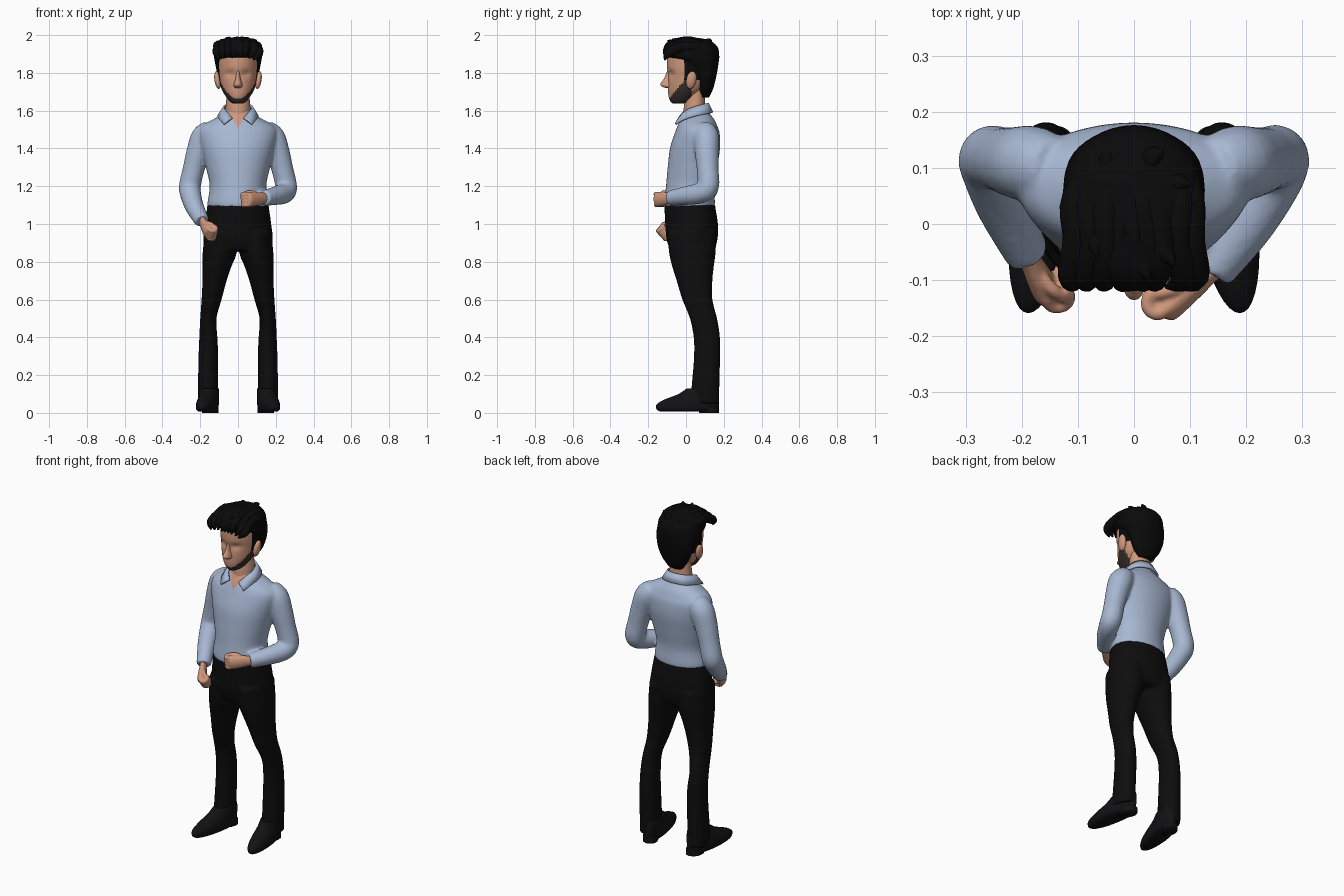
import bpy, bmesh, math, random
from mathutils import Vector

if "Cube" in bpy.data.objects:
    bpy.data.objects.remove(bpy.data.objects["Cube"])
random.seed(4)


def material(name, rgb, roughness=0.8):
    mat = bpy.data.materials.new(name)
    mat.use_nodes = True
    mat.diffuse_color = (*rgb, 1)
    shader = mat.node_tree.nodes["Principled BSDF"]
    shader.inputs["Base Color"].default_value = (*rgb, 1)
    shader.inputs["Roughness"].default_value = roughness
    return mat


shirt_blue = material("shirt blue", (0.39, 0.48, 0.65))
skin_tone = material("warm skin", (0.62, 0.31, 0.2))
trouser_black = material("trouser black", (0.004, 0.004, 0.004))
shoe_black = material("shoe black", (0.006, 0.006, 0.007))
hair_black = material("hair black", (0.003, 0.003, 0.003))
beard_brown = material("beard brown", (0.04, 0.03, 0.025))


def add_object(name, bm, mat):
    mesh = bpy.data.meshes.new(name)
    bm.to_mesh(mesh)
    bm.free()
    mesh.materials.append(mat)
    mesh.shade_smooth()
    obj = bpy.data.objects.new(name, mesh)
    bpy.context.collection.objects.link(obj)
    return obj


def interpolate(rows, steps):
    """Smooth curve through all rows, each row being a list of parameters."""
    pts = [Vector(r) for r in rows]
    last = len(pts) - 1
    out = []
    for i in range(last):
        a, b, c, d = pts[max(i - 1, 0)], pts[i], pts[i + 1], pts[min(i + 2, last)]
        for k in range(steps):
            t = k / steps
            out.append((b * 2 + (c - a) * t + (a * 2 - b * 5 + c * 4 - d) * t * t
                        + (b * 3 - a - c * 3 + d) * t ** 3) * 0.5)
    return out + [pts[-1]]


def skin_rings(name, rings, mat):
    bm = bmesh.new()
    loops = [[bm.verts.new(co) for co in ring] for ring in rings]
    count = len(loops[0])
    for low, high in zip(loops, loops[1:]):
        for i in range(count):
            j = (i + 1) % count
            bm.faces.new((low[i], low[j], high[j], high[i]))
    bm.faces.new(loops[0])
    bm.faces.new(loops[-1])
    bmesh.ops.recalc_face_normals(bm, faces=bm.faces)
    return add_object(name, bm, mat)


def loft(name, rows, mat, side=1, sides=40, steps=5):
    """Level rings; row = height, centre x, half width, front y, back y."""
    rings = []
    for z, cx, w, front, back in interpolate(rows, steps):
        mid = front + 0.58 * (back - front)
        ring = []
        for i in range(sides):
            a = math.tau * i / sides
            s = math.sin(a)
            depth = back - mid if s > 0 else mid - front
            ring.append((side * cx + w * math.cos(a), mid + depth * s, z))
        rings.append(ring)
    return skin_rings(name, rings, mat)


def tube(name, rows, mat, across=None, flat=1, sides=16, steps=4):
    """Tube along a path; row = x, y, z, radius. flat scales it along 'across'."""
    path = interpolate(rows, steps)
    centres = [Vector(p[:3]) for p in path]
    rings = []
    for i, c in enumerate(centres):
        t = (centres[min(i + 1, len(path) - 1)] - centres[max(i - 1, 0)]).normalized()
        u = across if across else t.orthogonal()
        u = (u - t * u.dot(t)).normalized()
        across, v, r = u, t.cross(u), max(path[i][3], 0.002)
        turns = [math.tau * k / sides for k in range(sides)]
        rings.append([c + u * (r * flat * math.cos(a)) + v * (r * math.sin(a)) for a in turns])
    return skin_rings(name, rings, mat)


def fuse(name, parts, mat, voxel, relax):
    """Blend overlapping closed parts into one continuous surface."""
    bm = bmesh.new()
    for part in parts:
        bm.from_mesh(part.data)
        bpy.data.objects.remove(part)
    obj = add_object(name, bm, mat)
    remesh = obj.modifiers.new("blend", 'REMESH')
    remesh.mode = 'VOXEL'
    remesh.voxel_size = voxel
    soften = obj.modifiers.new("soften", 'SMOOTH')
    soften.iterations = relax
    graph = bpy.context.evaluated_depsgraph_get()
    mesh = bpy.data.meshes.new_from_object(obj.evaluated_get(graph))
    obj.modifiers.clear()
    obj.data = mesh
    mesh.materials.clear()
    mesh.materials.append(mat)
    mesh.shade_smooth()
    return obj


def paint(obj, mats, rule):
    for mat in mats:
        obj.data.materials.append(mat)
    for face in obj.data.polygons:
        face.material_index = rule(face.center)


# Shirt: torso and both sleeves, with an open neck
torso = loft("torso", [
    (1.08, 0, .155, -.105, .145), (1.11, 0, .162, -.115, .153), (1.2, 0, .15, -.106, .15),
    (1.3, 0, .17, -.097, .165), (1.4, 0, .195, -.085, .18), (1.48, 0, .21, -.06, .178),
    (1.52, 0, .19, -.045, .165), (1.55, 0, .14, -.032, .152), (1.58, 0, .088, -.016, .13),
    (1.62, 0, .06, 0, .105)], shirt_blue)
upper_arm = [(.14, .1, 1.5, .055), (.18, .107, 1.46, .068), (.21, .11, 1.38, .064),
             (.235, .115, 1.29, .058), (.255, .117, 1.2, .058)]
left_sleeve = tube("left_sleeve", upper_arm + [
    (.245, .08, 1.165, .056), (.2, 0, 1.15, .05), (.138, -.085, 1.137, .041)], shirt_blue)
right_sleeve = tube("right_sleeve", [(-x, y, z, r) for x, y, z, r in upper_arm] + [
    (-.25, .09, 1.155, .056), (-.23, .03, 1.09, .05), (-.19, -.055, 1.015, .04)], shirt_blue)
shirt = fuse("shirt", [torso, left_sleeve, right_sleeve], shirt_blue, .008, 6)
paint(shirt, [skin_tone],
      lambda c: int(c.z > 1.51 and c.y < .03 and abs(c.x) < .62 * (c.z - 1.51)))

# Folded collar: half a strip, mirrored
collar_top = [(0, .115, 1.64), (.05, .098, 1.635), (.074, .045, 1.62),
              (.058, -.008, 1.595), (.03, -.038, 1.56)]
collar_fall = [(0, .14, 1.59), (.07, .118, 1.585), (.105, .05, 1.572),
               (.095, -.015, 1.552), (.074, -.056, 1.528)]
bm = bmesh.new()
edges = [[bm.verts.new(p) for p in interpolate(row, 3)] for row in (collar_top, collar_fall)]
for i in range(len(edges[0]) - 1):
    bm.faces.new((edges[0][i], edges[0][i + 1], edges[1][i + 1], edges[1][i]))
bmesh.ops.recalc_face_normals(bm, faces=bm.faces)
collar = add_object("collar", bm, shirt_blue)
collar.modifiers.new("mirror", 'MIRROR')
thickness = collar.modifiers.new("thickness", 'SOLIDIFY')
thickness.thickness, thickness.offset = .01, 0

# Trousers: hips and two legs
hips = loft("hips", [
    (1.105, 0, .162, -.113, .154), (1.08, 0, .165, -.114, .157), (1.0, 0, .176, -.11, .169),
    (.92, 0, .184, -.103, .167), (.86, 0, .165, -.085, .15)], trouser_black)
leg_rows = [
    (.96, .095, .08, -.1, .16), (.85, .097, .09, -.09, .157), (.78, .11, .077, -.075, .148),
    (.7, .124, .064, -.05, .14), (.6, .14, .053, -.02, .14), (.5, .157, .043, .02, .165),
    (.4, .157, .048, .04, .18), (.3, .157, .052, .042, .181), (.15, .159, .053, .03, .177),
    (.05, .16, .053, .018, .177)]
legs = [loft("leg", leg_rows, trouser_black, s) for s in (1, -1)]
fuse("trousers", [hips] + legs, trouser_black, .009, 4)

# Shoes, toes turned slightly outward, each on a low heel
for label, s in (("left", 1), ("right", -1)):
    upper = loft(label + "_shoe", [
        (.008, .165, .045, -.14, .165), (.02, .166, .054, -.156, .172), (.045, .166, .056, -.155, .174),
        (.07, .164, .053, -.115, .174), (.1, .162, .048, -.04, .172), (.13, .16, .044, .005, .165)],
        shoe_black, s)
    heel = loft(label + "_heel", [(0, .165, .042, .07, .175), (.03, .165, .044, .06, .175)],
                shoe_black, s)
    for v in list(upper.data.vertices) + list(heel.data.vertices):
        v.co.x -= s * .14 * v.co.y


# Hands: palm, four curled fingers and a thumb
def hand(name, wrist, knuckle, palm):
    wrist, knuckle = Vector(wrist), Vector(knuckle)
    fwd = (knuckle - wrist).normalized()
    palm = Vector(palm)
    palm = (palm - fwd * palm.dot(fwd)).normalized()
    up = fwd.cross(palm)
    if up.z < 0:
        up = -up

    def digit(base, moves, r):
        rows = [(*(base + fwd * f + palm * p + up * u), r) for f, p, u in moves]
        return tube("digit", rows, skin_tone, sides=10)

    middle = wrist.lerp(knuckle, .55)
    parts = [tube("palm", [(*(wrist - fwd * .02), .028), (*wrist, .029), (*middle, .037),
                           (*knuckle, .04), (*(knuckle + fwd * .012), .03)],
                  skin_tone, across=palm, flat=.62)]
    for i in range(4):
        base = knuckle + up * (.029 - .019 * i)
        parts.append(digit(base, [(-.01, 0, 0), (.018, .003, 0), (.024, .024, 0),
                                  (.008, .038, 0), (-.014, .034, 0)], .0125))
    parts.append(digit(middle, [(-.02, .005, .015), (.01, .018, .035), (.035, .028, .034),
                                (.05, .034, .024)], .012))
    fuse(name, parts, skin_tone, .005, 3)


hand("left_hand", (.138, -.085, 1.137), (.06, -.15, 1.13), (-.63, .77, 0))
hand("right_hand", (-.187, -.062, 1.01), (-.158, -.117, .955), (.9, .3, .1))

# Neck and head; the jaw carries a short beard, the temples carry hair
loft("neck", [(1.52, 0, .055, -.015, .1), (1.6, 0, .065, -.013, .103),
              (1.66, 0, .062, -.006, .1), (1.72, 0, .06, 0, .1)], skin_tone)
head = loft("head", [
    (1.637, 0, .025, -.068, 0), (1.65, 0, .045, -.083, .02), (1.68, 0, .068, -.093, .06),
    (1.72, 0, .089, -.095, .1), (1.78, 0, .102, -.094, .13), (1.84, 0, .106, -.101, .14),
    (1.9, 0, .1, -.095, .13), (1.95, 0, .07, -.06, .1)], skin_tone, sides=72, steps=7)
for v in head.data.vertices:
    if v.co.y < 0:
        away = ((abs(v.co.x) - .042) / .025) ** 2 + ((v.co.z - 1.795) / .018) ** 2
        v.co.y += .012 * math.exp(-away)


def head_colour(c):
    if c.z > 1.76:
        return 2 if c.y > -.012 else 0
    return int(c.y < .03 and c.z < 1.675 + 1.2 * (c.y + .08))


paint(head, [beard_brown, hair_black], head_colour)
loft("nose", [(1.815, 0, .008, -.098, -.06), (1.77, 0, .014, -.117, -.06), (1.745, 0, .021, -.135, -.06),
              (1.73, 0, .024, -.131, -.06), (1.72, 0, .016, -.108, -.06)], skin_tone, sides=20)
for label, s in (("left", 1), ("right", -1)):
    bm = bmesh.new()
    bmesh.ops.create_uvsphere(bm, u_segments=20, v_segments=12, radius=1)
    for v in bm.verts:
        x, y, z = v.co
        v.co = (s * (.108 + .017 * x + .006 * z), .028 + .027 * y + .006 * z, 1.762 + .047 * z)
    add_object(label + "_ear", bm, skin_tone)

# Hair: a full cap with swept locks and short tufts
loft("hair_cap", [
    (1.67, 0, .045, .07, .122), (1.72, 0, .082, .05, .145), (1.78, 0, .106, .035, .16),
    (1.83, 0, .117, .0, .169), (1.865, 0, .124, -.055, .174), (1.89, 0, .126, -.11, .176),
    (1.935, 0, .12, -.118, .168), (1.97, 0, .092, -.092, .13), (1.985, 0, .045, -.04, .07)],
    hair_black)
for i in range(9):
    x = -.1 + .025 * i
    drop = .35 * x * x + random.uniform(0, .008) + 2.2 * x * x
    wave = random.uniform(-.015, .015)
    tube("swept_lock", [
        (x * .6 + .02, .13, 1.93 - drop, .015), (x * .9 + wave, .05, 1.967 - drop, .026),
        (x, -.03, 1.968 - drop, .027), (x + wave, -.095, 1.935 - drop, .024),
        (x * .9 - .01, -.112, 1.885 - drop * .5, .004)], hair_black, sides=10)
for i in range(12):
    a = math.tau * i / 12 + random.uniform(-.2, .2)
    x, y = math.cos(a), math.sin(a)
    z = 1.95 + random.uniform(-.015, .01)
    tube("hair_tuft", [(.06 * x, .04 + .07 * y, z - .01, .022), (.085 * x, .03 + .1 * y, z + .01, .02),
                       (.1 * x + .01, .02 + .12 * y, z + .022, .003)], hair_black, sides=8)
